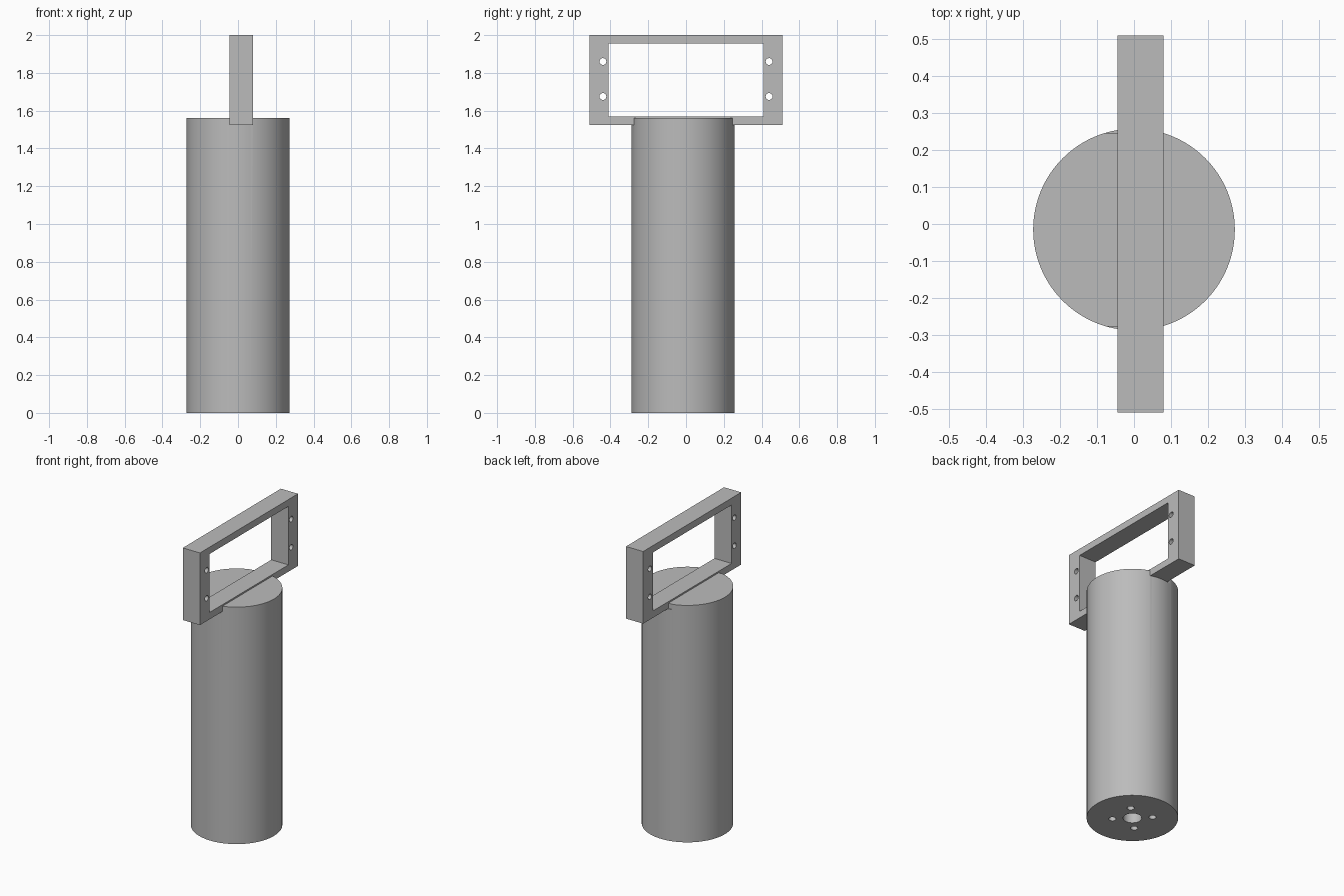
import bpy
import math

if "Cube" in bpy.data.objects:
    bpy.data.objects.remove(bpy.data.objects["Cube"])

grey = bpy.data.materials.new("plain grey")
grey.diffuse_color = (0.5, 0.5, 0.5, 1)
grey.use_nodes = True
grey.node_tree.nodes["Principled BSDF"].inputs["Base Color"].default_value = grey.diffuse_color


def box(name, lo, hi):
    centre = [(a + b) / 2 for a, b in zip(lo, hi)]
    bpy.ops.mesh.primitive_cube_add(size=1, location=centre)
    ob = bpy.context.object
    ob.name = name
    ob.scale = [b - a for a, b in zip(lo, hi)]
    bpy.ops.object.transform_apply(location=False, rotation=False, scale=True)
    ob.data.materials.append(grey)
    return ob


def rod(name, radius, depth, centre, sides=96, along_x=False):
    turn = (0, math.pi / 2, 0) if along_x else (0, 0, 0)
    bpy.ops.mesh.primitive_cylinder_add(vertices=sides, radius=radius, depth=depth,
                                        location=centre, rotation=turn)
    ob = bpy.context.object
    ob.name = name
    ob.data.materials.append(grey)
    return ob


def cut(target, cutters):
    for c in cutters:
        m = target.modifiers.new("cut", 'BOOLEAN')
        m.operation = 'DIFFERENCE'
        m.solver = 'EXACT'
        m.object = c
        bpy.context.view_layer.objects.active = target
        bpy.ops.object.modifier_apply(modifier=m.name)
        bpy.data.objects.remove(c)


def smooth(ob):
    bpy.ops.object.select_all(action='DESELECT')
    ob.select_set(True)
    bpy.context.view_layer.objects.active = ob
    bpy.ops.object.shade_smooth_by_angle(angle=math.radians(30))


# Cylindrical body, slightly off centre in y
CY, R, TOP = -0.015, 0.273, 1.56
body = rod("cylinder_body", R, TOP, (0, CY, TOP / 2), 128)

# Shallow notches in the upper rim where the frame passes over
cutters = [box("notch_cutter", (-0.085, min(s * 0.262, s * 0.4) + CY, 1.525),
               (0.08, max(s * 0.262, s * 0.4) + CY, 1.7)) for s in (-1, 1)]
# Central bore and four mounting holes in the base
cutters.append(rod("bore_cutter", 0.056, 0.5, (0, CY, 0), 48))
for k in range(4):
    a = math.radians(45 + 90 * k)
    cutters.append(rod("hole_cutter", 0.022, 0.4,
                       (0.12 * math.cos(a), CY + 0.12 * math.sin(a), 0), 32))
cut(body, cutters)
smooth(body)

# Rectangular frame: two rails between two drilled uprights
X0, X1 = -0.045, 0.08
box("top_rail", (X0, -0.41, 1.955), (X1, 0.41, 2.0))
box("bottom_rail", (X0, -0.41, 1.525), (X1, 0.41, 1.57))
for side, s in (("left", -1), ("right", 1)):
    ys = sorted((s * 0.41, s * 0.51))
    upright = box(side + "_upright", (X0, ys[0], 1.525), (X1, ys[1], 2.0))
    cut(upright, [rod("bolt_cutter", 0.018, 0.4, (0.02, s * 0.44, z), 32, True)
                  for z in (1.675, 1.86)])
    smooth(upright)
